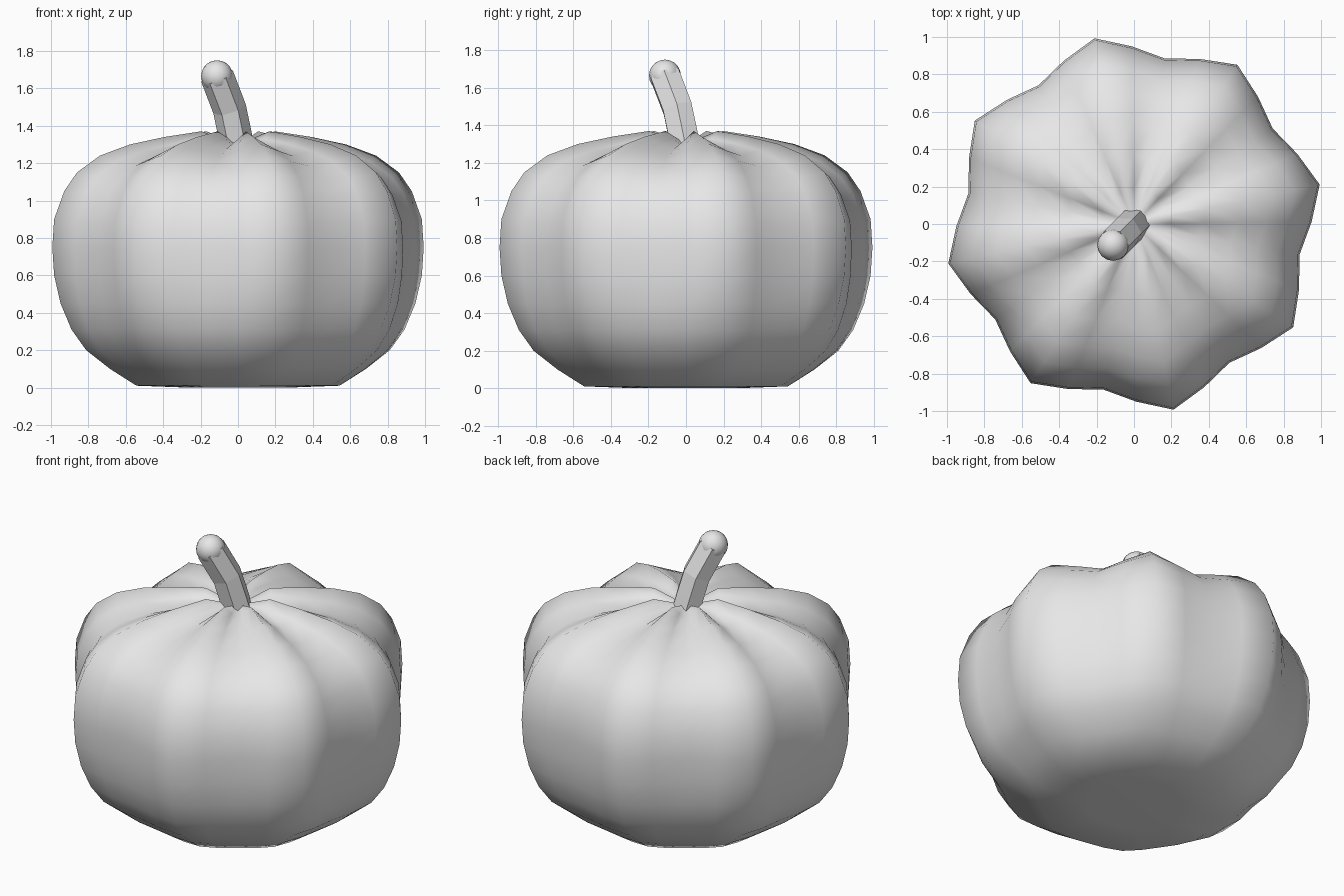
import bpy
import bmesh
from math import sin, cos, pi, radians
from mathutils import Vector

if "Cube" in bpy.data.objects:
    bpy.data.objects.remove(bpy.data.objects["Cube"], do_unlink=True)

grey = bpy.data.materials.new("light_grey")
grey.use_nodes = True
colour = (0.8, 0.8, 0.8, 1)
grey.diffuse_color = colour
grey.node_tree.nodes["Principled BSDF"].inputs["Base Color"].default_value = colour


def finish(bm, name, smooth):
    bmesh.ops.recalc_face_normals(bm, faces=bm.faces)
    mesh = bpy.data.meshes.new(name)
    for face in bm.faces:
        face.smooth = smooth
    bm.to_mesh(mesh)
    bm.free()
    mesh.materials.append(grey)
    obj = bpy.data.objects.new(name, mesh)
    bpy.context.collection.objects.link(obj)
    return obj


def bridge(bm, rings):
    for low, high in zip(rings, rings[1:]):
        n = len(low)
        for i in range(n):
            j = (i + 1) % n
            bm.faces.new((low[i], low[j], high[j], high[i]))


def cap(bm, ring, tip):
    for i, v in enumerate(ring):
        bm.faces.new((v, ring[(i + 1) % len(ring)], tip))


# Body: eight ribs, four segments each; (radius, height) along a rib crest
profile = [(0.28, 0), (0.555, 0.01), (0.7, 0.1), (0.83, 0.2), (0.91, 0.31),
           (0.97, 0.45), (1.005, 0.6), (1.015, 0.75), (1.005, 0.9),
           (0.95, 1.05), (0.88, 1.15), (0.755, 1.24), (0.59, 1.3),
           (0.4, 1.34), (0.2, 1.37)]
groove = (0, 0.064, 0.113, 0.064)
middle = 0.75
segments = 32

bm = bmesh.new()
rings = []
for radius, height in profile:
    # Grooves fade out towards the base and pull the top down
    strength = min(1, 0.35 + height)
    ring = []
    for k in range(segments):
        angle = radians(12) + 2 * pi * k / segments
        f = 1 - strength * groove[k % 4]
        z = middle + (height - middle) * f if height > middle else height
        ring.append(bm.verts.new((radius * f * cos(angle), radius * f * sin(angle), z)))
    rings.append(ring)
bridge(bm, rings)
cap(bm, rings[0], bm.verts.new((0, 0, 0)))
cap(bm, rings[-1], bm.verts.new((0, 0, 1.3)))
finish(bm, "pumpkin_body", True)

# Stem: six-sided, bending forwards and to one side
path = [Vector((0, 0, 1.27)), Vector((-0.02, -0.02, 1.37)),
        Vector((-0.045, -0.045, 1.49)), Vector((-0.112, -0.112, 1.665))]
bm = bmesh.new()
rings = []
for i, point in enumerate(path):
    along = path[min(i + 1, len(path) - 1)] - path[max(i - 1, 0)]
    turn = Vector((0, 0, 1)).rotation_difference(along)
    rings.append([bm.verts.new(point + turn @ Vector((0.09 * cos(a), 0.09 * sin(a), 0)))
                  for a in (k * pi / 3 for k in range(6))])
bridge(bm, rings)
bm.faces.new(rings[0])
bm.faces.new(rings[-1])
finish(bm, "stem", False)

# Rounded stem end
bm = bmesh.new()
bmesh.ops.create_uvsphere(bm, u_segments=16, v_segments=10, radius=0.085)
tip = finish(bm, "stem_tip", True)
tip.location = path[-1]
